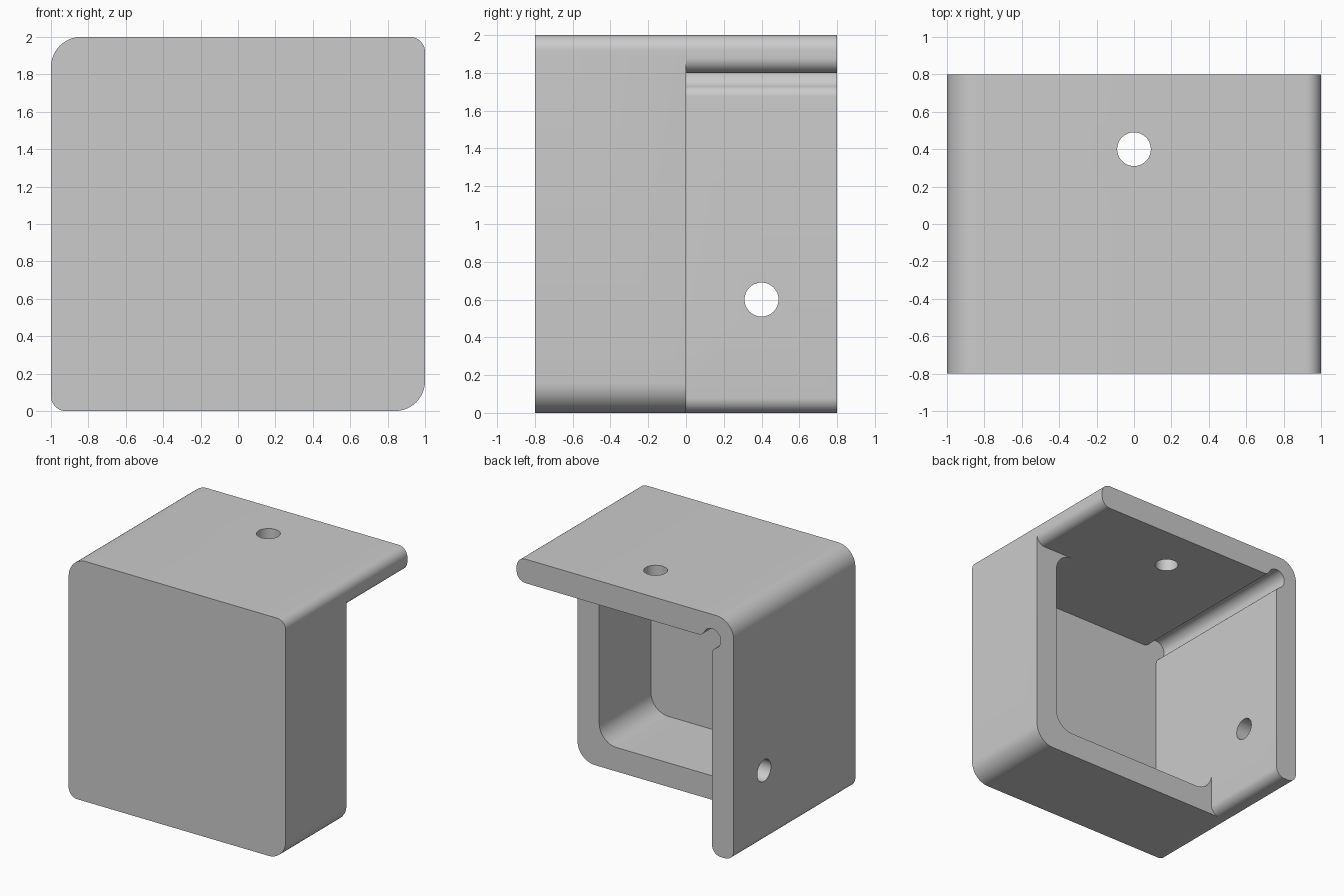
import bpy, bmesh
from math import atan2, cos, sin, degrees, radians, sqrt, pi
from mathutils import Matrix

old = bpy.data.objects.get("Cube")
if old:
    bpy.data.objects.remove(old, do_unlink=True)

WALL, SMALL, LARGE = 0.2, 0.08, 0.16
FRONT, STEP, BACK = -0.8, 0.0, 0.8
FRONT_WALL = 0.12
INNER, CEILING = 1 - WALL, 2 - WALL

grey = bpy.data.materials.new("plain grey")
grey.use_nodes = True
grey.diffuse_color = (0.6, 0.6, 0.6, 1)
grey.node_tree.nodes["Principled BSDF"].inputs["Base Color"].default_value = (0.6, 0.6, 0.6, 1)


def arc(cx, cz, r, start, end):
    """Points on an arc in the x-z plane, angles in degrees."""
    n = max(4, round(abs(end - start) / 7.5))
    angles = [radians(start + (end - start) * i / n) for i in range(n + 1)]
    return [(cx + r * cos(a), cz + r * sin(a)) for a in angles]


def make_object(name, bm):
    bmesh.ops.recalc_face_normals(bm, faces=bm.faces)
    mesh = bpy.data.meshes.new(name)
    bm.to_mesh(mesh)
    bm.free()
    mesh.materials.append(grey)
    obj = bpy.data.objects.new(name, mesh)
    bpy.context.collection.objects.link(obj)
    return obj


def extrude(name, outline, y0, y1):
    """Prism with an x-z outline running from y0 to y1."""
    bm = bmesh.new()
    face = bm.faces.new([bm.verts.new((x, y0, z)) for x, z in outline])
    moved = bmesh.ops.extrude_face_region(bm, geom=[face], use_keep_orig=True)["geom"]
    verts = [v for v in moved if isinstance(v, bmesh.types.BMVert)]
    bmesh.ops.translate(bm, verts=verts, vec=(0, y1 - y0, 0))
    return make_object(name, bm)


def drill(name, location, axis):
    """Cylinder cutter for a screw hole."""
    bm = bmesh.new()
    turn = Matrix.Rotation(pi / 2, 4, "Y") if axis == "X" else Matrix()
    bmesh.ops.create_cone(bm, cap_ends=True, segments=48, radius1=0.09, radius2=0.09,
                          depth=0.5, matrix=Matrix.Translation(location) @ turn)
    return make_object(name, bm)


def combine(target, tool, operation):
    mod = target.modifiers.new(operation.lower(), "BOOLEAN")
    mod.operation, mod.object, mod.solver = operation, tool, "EXACT"
    bpy.context.view_layer.objects.active = target
    bpy.ops.object.modifier_apply(modifier=mod.name)
    bpy.data.objects.remove(tool, do_unlink=True)


# Round relief groove in the inner corner, blended into both walls
blend = 0.06
reach = sqrt((SMALL + blend) ** 2 - blend ** 2)
tilt = degrees(atan2(reach, blend))
groove = (arc(-INNER - blend, CEILING - reach, blend, 0, tilt)[:-1]
          + arc(-INNER, CEILING, SMALL, 180 + tilt, 90 - tilt)
          + arc(-INNER + reach, CEILING + blend, blend, 270 - tilt, 270)[1:])

# Closed front housing
housing_outline = (arc(-1 + SMALL, SMALL, SMALL, 270, 180)
                   + arc(-1 + LARGE, 2 - LARGE, LARGE, 180, 90)
                   + arc(1 - SMALL, 2 - SMALL, SMALL, 90, 0)
                   + arc(1 - LARGE, LARGE, LARGE, 0, -90))
bracket = extrude("corner_bracket", housing_outline, FRONT, STEP)

# Cavity open to the back
low, high, side = WALL + LARGE, CEILING - LARGE, INNER - LARGE
cavity_outline = (arc(-side, low, LARGE, 270, 180) + groove
                  + arc(side, high, LARGE, 90, 0)
                  + arc(side, low, LARGE, 0, -90))
combine(bracket, extrude("cavity_cutter", cavity_outline, FRONT + FRONT_WALL, STEP + 0.1),
        "DIFFERENCE")

# L-shaped rear flange with rounded ends
flange_outline = (groove
                  + arc(1 - SMALL, CEILING + SMALL, SMALL, -90, 0)
                  + arc(1 - SMALL, 2 - SMALL, SMALL, 0, 90)
                  + arc(-1 + LARGE, 2 - LARGE, LARGE, 90, 180)
                  + arc(-1 + SMALL, SMALL, SMALL, 180, 270)
                  + arc(-INNER - SMALL, SMALL, SMALL, 270, 360))
flange = extrude("rear_flange", flange_outline, STEP, BACK)

# Screw holes through the top and side plates
combine(flange, drill("top_hole", (0, 0.4, 1.9), "Z"), "DIFFERENCE")
combine(flange, drill("side_hole", (-0.9, 0.4, 0.6), "X"), "DIFFERENCE")
combine(bracket, flange, "UNION")

# Smooth curved corners, crisp plate edges
bpy.ops.object.select_all(action="DESELECT")
bracket.select_set(True)
bpy.context.view_layer.objects.active = bracket
bpy.ops.object.shade_smooth_by_angle(angle=radians(30))
